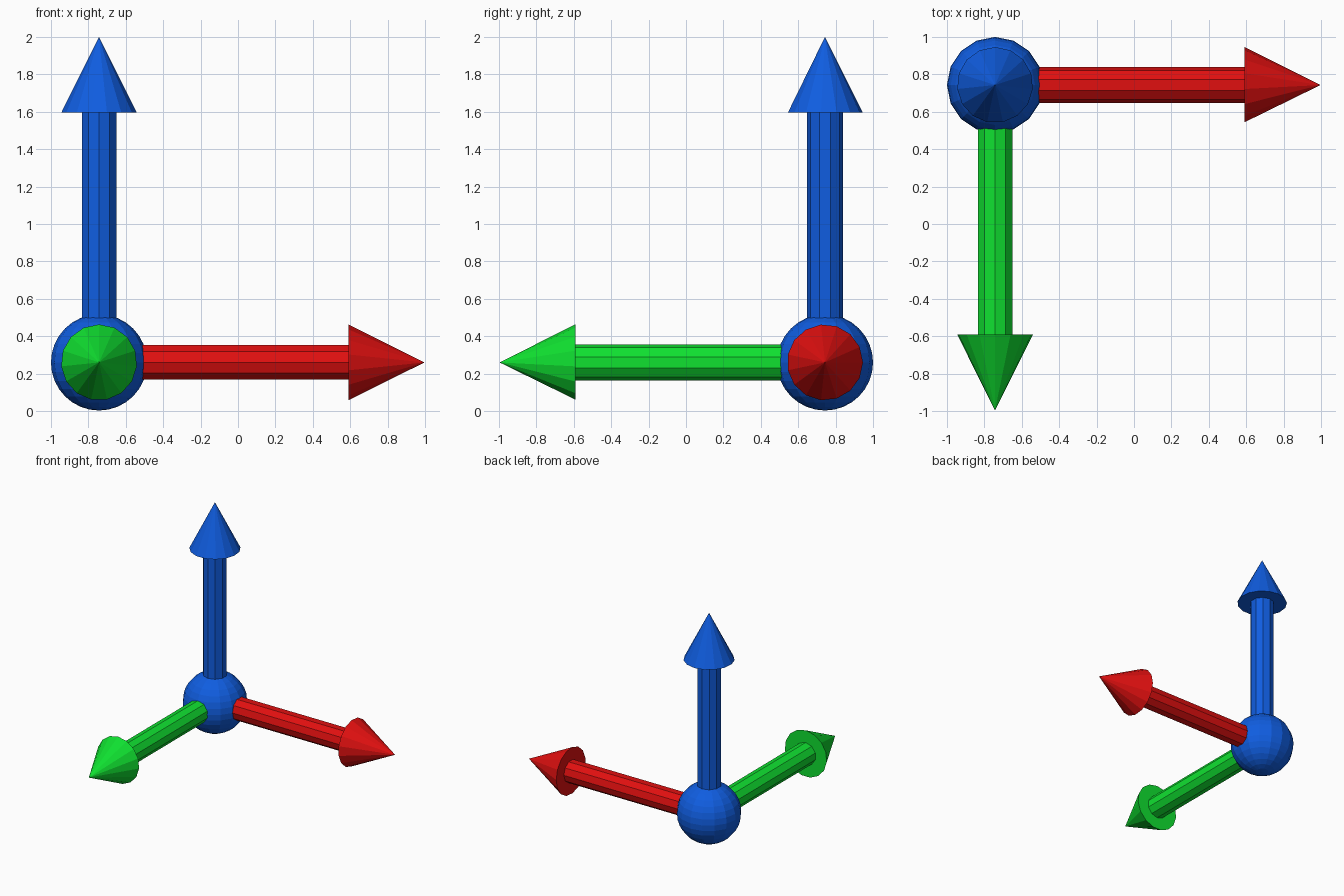
import bpy
from math import pi
from mathutils import Matrix, Vector

cube = bpy.data.objects.get("Cube")
if cube:
    bpy.data.objects.remove(cube)

ORIGIN = Vector((-0.743, 0.743, 0.26))
BALL_RADIUS = 0.257
SHAFT_RADIUS, HEAD_RADIUS = 0.097, 0.203
HEAD_START, TIP = 1.335, 1.74


def make_material(name, color):
    mat = bpy.data.materials.new(name)
    mat.use_nodes = True
    mat.diffuse_color = color
    mat.node_tree.nodes["Principled BSDF"].inputs["Base Color"].default_value = color
    return mat


def finish(name, mat, matrix):
    obj = bpy.context.object
    obj.name = name
    obj.data.transform(matrix)
    obj.data.materials.append(mat)


def arrow(name, mat, rotation):
    place = Matrix.Translation(ORIGIN) @ rotation
    # Shaft runs from inside the ball to the base of the head
    bpy.ops.mesh.primitive_cylinder_add(vertices=10, radius=SHAFT_RADIUS, depth=HEAD_START)
    finish(name + "_shaft", mat, place @ Matrix.Translation((0, 0, HEAD_START / 2)))
    # Pointed head
    length = TIP - HEAD_START
    bpy.ops.mesh.primitive_cone_add(vertices=15, radius1=HEAD_RADIUS, radius2=0, depth=length)
    finish(name + "_head", mat, place @ Matrix.Translation((0, 0, HEAD_START + length / 2)))


blue = make_material("blue", (0.005, 0.11, 0.75, 1))
red = make_material("red", (0.75, 0.005, 0.005, 1))
green = make_material("green", (0.005, 0.75, 0.03, 1))

# Central ball
bpy.ops.mesh.primitive_uv_sphere_add(segments=16, ring_count=16, radius=BALL_RADIUS)
finish("center_ball", blue, Matrix.Translation(ORIGIN))

# Three arrows at right angles
arrow("up_arrow", blue, Matrix.Identity(4))
arrow("side_arrow", red, Matrix.Rotation(pi / 2, 4, "Y"))
arrow("front_arrow", green, Matrix.Rotation(pi / 2, 4, "X"))
